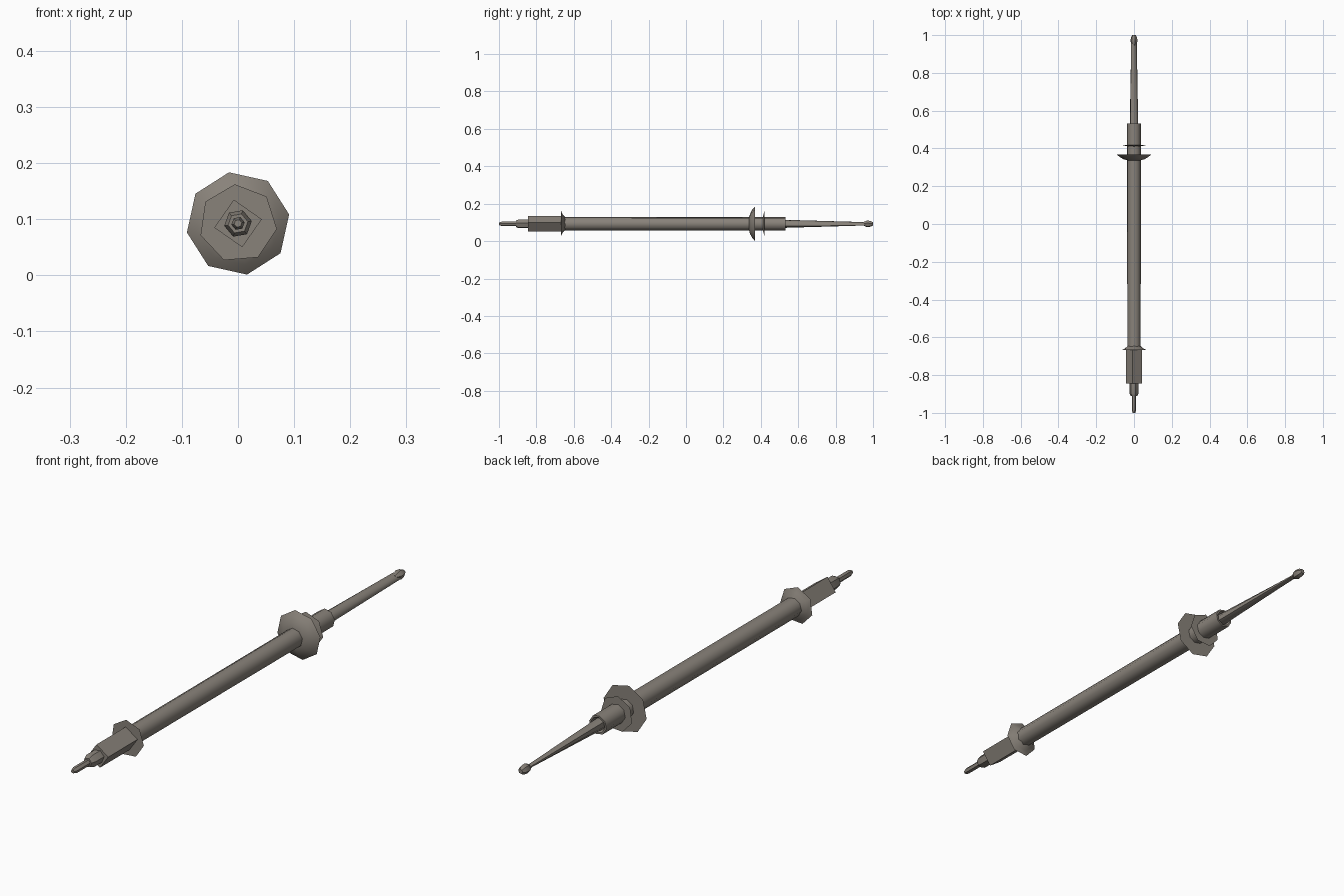
import bpy
import bmesh
from math import sin, cos, radians, tau

if "Cube" in bpy.data.objects:
    bpy.data.objects.remove(bpy.data.objects["Cube"])

AXIS_Z = 0.0925
metal = bpy.data.materials.new("dull_metal")
metal.diffuse_color = (0.25, 0.225, 0.195, 1)
metal.use_nodes = True
metal.node_tree.nodes["Principled BSDF"].inputs["Base Color"].default_value = metal.diffuse_color


def lathe(name, rings, sides, turn=10, smooth=True):
    """Skin rings of (y, radius) or (y, long radius, short radius, tilt) along y."""
    bm = bmesh.new()
    loops = []
    for ring in rings:
        y, a = ring[:2]
        b, tilt = (ring[2], radians(ring[3])) if len(ring) == 4 else (a, 0)
        loop = []
        for i in range(sides):
            t = tau * i / sides + radians(turn) - tilt
            u, v = a * cos(t), b * sin(t)
            loop.append(bm.verts.new((u * cos(tilt) - v * sin(tilt), y,
                                      AXIS_Z + u * sin(tilt) + v * cos(tilt))))
        loops.append(loop)
    for p, q in zip(loops, loops[1:]):
        for i in range(sides):
            j = (i + 1) % sides
            bm.faces.new((p[i], p[j], q[j], q[i]))
    bm.faces.new(loops[0])
    bm.faces.new(loops[-1])
    bmesh.ops.recalc_face_normals(bm, faces=bm.faces)
    mesh = bpy.data.meshes.new(name)
    bm.to_mesh(mesh)
    bm.free()
    mesh.materials.append(metal)
    obj = bpy.data.objects.new(name, mesh)
    bpy.context.collection.objects.link(obj)
    if smooth:
        bpy.ops.object.select_all(action='DESELECT')
        obj.select_set(True)
        bpy.context.view_layer.objects.active = obj
        bpy.ops.object.shade_smooth_by_angle(angle=radians(50))
    return obj


# Main tube, with a shallow recess at its back end
lathe("shaft", [(-0.66, 0.036), (0.533, 0.037), (0.533, 0.030), (0.52, 0.022)], 8)

# Front grip: square block, collar and pin
lathe("square_block", [(-0.845, 0.043), (-0.66, 0.043)], 4, smooth=False)
lathe("front_collar", [(-0.91, 0.018), (-0.895, 0.025), (-0.84, 0.025)], 6)
lathe("front_pin", [(-1.0, 0.007), (-0.985, 0.012), (-0.90, 0.012)], 6)

# Flanges
lathe("front_flange", [(-0.668, 0.07), (-0.660, 0.052), (-0.645, 0.034)], 7, 43.3)
lathe("large_flange", [(0.337, 0.036), (0.343, 0.056), (0.353, 0.075), (0.368, 0.0925)], 8)
lathe("back_flange", [(0.411, 0.034), (0.414, 0.05), (0.419, 0.068)], 7, 43.3)

# Back spike, flattening towards a small bead
lathe("spike", [(0.51, 0.023, 0.022, 155), (0.96, 0.018, 0.006, 155)], 8)
lathe("bead", [(0.945, 0.008), (0.968, 0.019), (0.988, 0.016), (1.0, 0.009)], 6)
